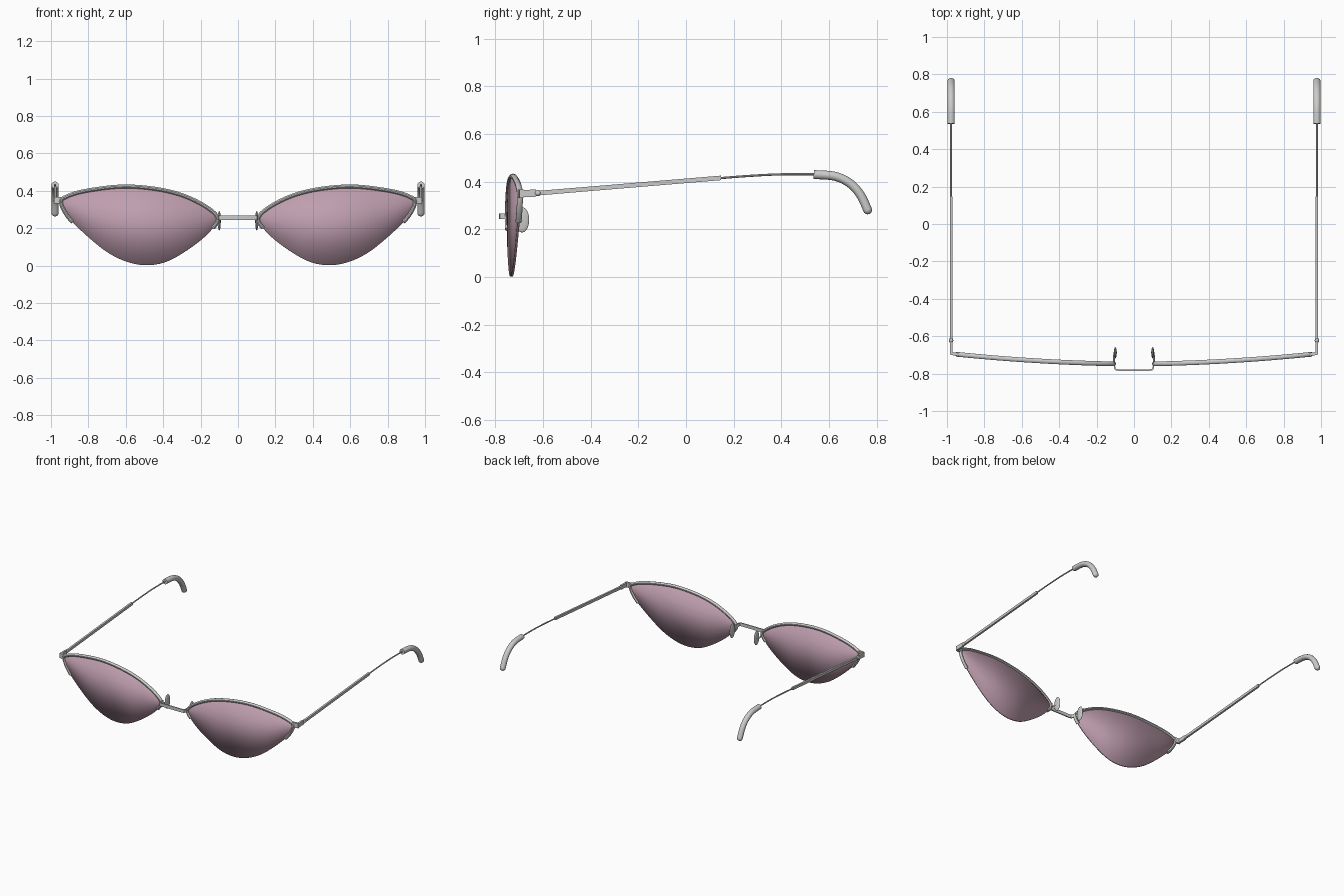
import bpy, bmesh, math
from mathutils import Vector

cube = bpy.data.objects.get("Cube")
if cube:
    bpy.data.objects.remove(cube, do_unlink=True)


def material(name, rgb):
    m = bpy.data.materials.new(name)
    m.use_nodes = True
    m.diffuse_color = (*rgb, 1)
    m.node_tree.nodes["Principled BSDF"].inputs["Base Color"].default_value = (*rgb, 1)
    return m


METAL = material("silver grey", (0.6, 0.6, 0.59))
PINK = material("dusty pink", (0.52, 0.34, 0.425))


def finish(name, bm, mat, thickness=0):
    """Turn a bmesh into a smooth-shaded object mirrored across x."""
    bmesh.ops.recalc_face_normals(bm, faces=bm.faces)
    mesh = bpy.data.meshes.new(name)
    bm.to_mesh(mesh)
    bm.free()
    mesh.materials.append(mat)
    ob = bpy.data.objects.new(name, mesh)
    bpy.context.collection.objects.link(ob)
    bpy.ops.object.select_all(action="DESELECT")
    ob.select_set(True)
    bpy.context.view_layer.objects.active = ob
    bpy.ops.object.shade_smooth_by_angle(angle=math.radians(40))
    if thickness:
        solid = ob.modifiers.new("thickness", "SOLIDIFY")
        solid.thickness = thickness
        solid.offset = 0
    ob.modifiers.new("mirror", "MIRROR").use_mirror_merge = False
    return ob


def spline(points, closed=False, steps=6):
    """Catmull-Rom curve through the points."""
    pts = [Vector(p) for p in points]
    n = len(pts)
    pick = (lambda i: pts[i % n]) if closed else (lambda i: pts[max(0, min(n - 1, i))])
    out = []
    for i in range(n if closed else n - 1):
        a, b, c, d = (pick(i + k) for k in (-1, 0, 1, 2))
        for s in range(steps):
            t = s / steps
            out.append(0.5 * (2 * b + (c - a) * t + (2 * a - 5 * b + 4 * c - d) * t ** 2
                              + (3 * b - a - 3 * c + d) * t ** 3))
    return out if closed else out + [pts[-1]]


def sweep(name, path, axis, half_axis, half_up, sides=12, round_end=False):
    """Sweep a box (4 sides) or oval section along a path."""
    path = [Vector(p) for p in path]
    axis = Vector(axis)
    scales = [1.0] * len(path)
    if round_end:
        tip, way = path[-1], (path[-1] - path[-2]).normalized()
        for k in range(1, 6):
            angle = k * math.radians(17)
            path.append(tip + way * half_up * math.sin(angle))
            scales.append(math.cos(angle))
    grow = math.sqrt(2) if sides == 4 else 1
    bm = bmesh.new()
    rings = []
    for i, p in enumerate(path):
        tangent = path[min(i + 1, len(path) - 1)] - path[max(i - 1, 0)]
        up = tangent.cross(axis).normalized()
        side = up.cross(tangent).normalized()
        ring = []
        for k in range(sides):
            a = math.tau * (k + 0.5) / sides
            ring.append(bm.verts.new(p + grow * scales[i] * (
                side * half_axis * math.cos(a) + up * half_up * math.sin(a))))
        rings.append(ring)
    for r, q in zip(rings, rings[1:]):
        for k in range(sides):
            j = (k + 1) % sides
            bm.faces.new((r[k], r[j], q[j], q[k]))
    bm.faces.new(rings[0])
    bm.faces.new(rings[-1])
    return finish(name, bm, METAL)


def ellipsoid(name, centre, radii):
    bm = bmesh.new()
    bmesh.ops.create_uvsphere(bm, u_segments=20, v_segments=12, radius=1)
    for v in bm.verts:
        v.co = Vector([c + r * s for c, r, s in zip(centre, radii, v.co)])
    return finish(name, bm, METAL)


def wrap(x):
    """Depth of the gently wrapped front at a given x."""
    return -0.748 + 0.02 * max(0, x - 0.1) + 0.048 * max(0, x - 0.1) ** 2


# Cat-eye outline, from the inner end over the top and back underneath
OUTLINE = [(.113, .265), (.225, .345), (.385, .4), (.6, .423), (.81, .4), (.92, .367),
           (.946, .335), (.9, .25), (.786, .14), (.68, .06), (.57, .013), (.465, .003),
           (.36, .03), (.225, .115), (.134, .2)]
outline = [Vector((p.x, wrap(p.x), p.y)) for p in spline(OUTLINE, closed=True)]


def height(chain, x):
    for a, b in zip(chain, chain[1:]):
        if a.x <= x <= b.x and b.x > a.x:
            return a.z + (b.z - a.z) * (x - a.x) / (b.x - a.x)
    return chain[0].z if x <= chain[0].x else chain[-1].z


# Lenses: vertical strips between the upper and lower edges
first = min(range(len(outline)), key=lambda i: outline[i].x)
loop = outline[first:] + outline[:first]
last = max(range(len(loop)), key=lambda i: loop[i].x)
upper, lower = loop[:last + 1], (loop[last:] + loop[:1])[::-1]
bm = bmesh.new()
columns = []
COUNT = 48
for i in range(COUNT + 1):
    t = 0.5 - 0.5 * math.cos(math.pi * i / COUNT)
    x = loop[0].x + (loop[last].x - loop[0].x) * t
    zs = {height(upper, x), height(lower, x)} if 0 < i < COUNT else {height(upper, x)}
    columns.append([bm.verts.new((x, wrap(x), z)) for z in sorted(zs)])
for a, b in zip(columns, columns[1:]):
    bm.faces.new(a + b[::-1])
finish("lenses", bm, PINK, thickness=0.01)

# Half rims: over the top and a little way down both ends
STEPS = 6
rim_path = outline[-STEPS:] + outline[:7 * STEPS + 2]
sweep("half_rims", rim_path, (0, 1, 0), .013, .011, sides=10)

# Bridge strip with its bent ends, and the nose pads
sweep("bridge", [(0, -.781, .255), (.085, -.781, .255), (.098, -.778, .255),
                 (.104, -.768, .255), (.105, -.735, .255)], (0, 0, 1), .012, .004, sides=4)
sweep("pad_arms", spline([(.106, -.745, .25), (.107, -.715, .235), (.105, -.685, .24)]),
      (1, 0, 0), .005, .006, sides=8)
ellipsoid("nose_pads", (.1, -.688, .24), (.008, .03, .053))

# End pieces and hinges
SIDE = .978
sweep("end_pieces", [(.935, -.698, .35), (.965, -.694, .35), (SIDE + .005, -.69, .35)],
      (0, 0, 1), .018, .008, sides=4)
sweep("hinge_blocks", [(SIDE, -.698, .35), (SIDE, -.63, .352)], (1, 0, 0), .007, .015, sides=4)
ellipsoid("hinge_knuckles", (SIDE, -.622, .352), (.012, .014, .013))

# Temples: flat bar, thin wire, rounded ear tip
sweep("temple_bars", [(SIDE, -.62, .352), (SIDE, .147, .416)], (1, 0, 0), .007, .0095, sides=4)
sweep("temple_wires", spline([(SIDE, .13, .414), (SIDE, .26, .424), (SIDE, .4, .431),
                              (SIDE, .56, .431)]), (1, 0, 0), .005, .005, sides=8)
sweep("ear_tips", spline([(SIDE, .536, .43), (SIDE, .624, .423), (SIDE, .687, .394),
                          (SIDE, .732, .345), (SIDE, .762, .282)]),
      (1, 0, 0), .02, .019, sides=16, round_end=True)
